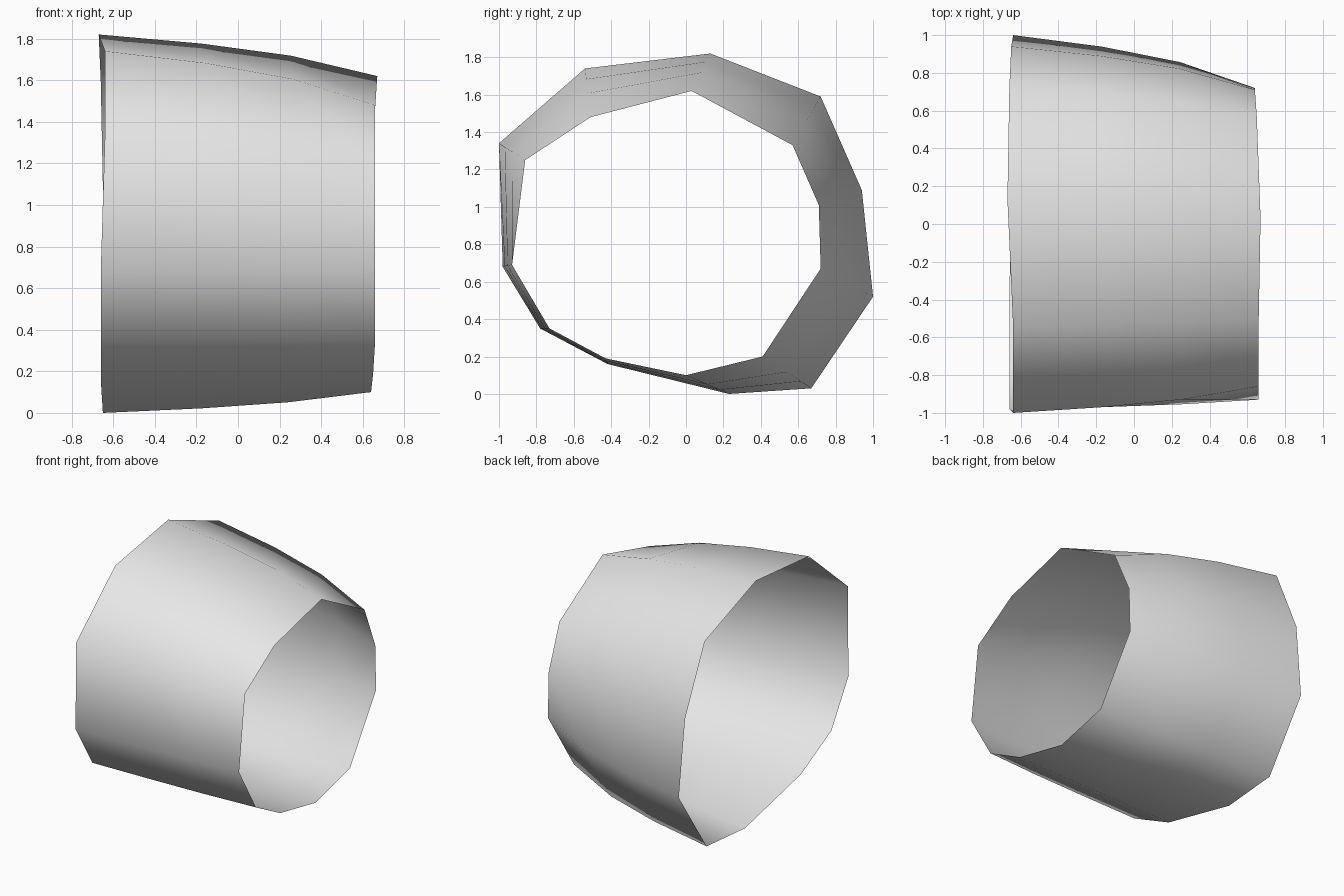
import bpy
import bmesh
from mathutils import Vector

default_cube = bpy.data.objects.get("Cube")
if default_cube:
    bpy.data.objects.remove(default_cube, do_unlink=True)


def make_material(name, colour):
    material = bpy.data.materials.new(name)
    material.use_nodes = True
    material.diffuse_color = colour
    material.node_tree.nodes["Principled BSDF"].inputs["Base Color"].default_value = colour
    return material


def loft(name, rings, material):
    """Skin a row of matching closed rings, leaving both ends open."""
    bm = bmesh.new()
    rows = [[bm.verts.new(point) for point in ring] for ring in rings]
    for row, following in zip(rows, rows[1:]):
        for i in range(len(row)):
            j = (i + 1) % len(row)
            face = bm.faces.new((row[i], row[j], following[j], following[i]))
            face.smooth = True
    mesh = bpy.data.meshes.new(name)
    bm.to_mesh(mesh)
    bm.free()
    mesh.materials.append(material)
    shell = bpy.data.objects.new(name, mesh)
    bpy.context.collection.objects.link(shell)
    return shell


# Wide opening, counter-clockwise from the top
wide_rim = [Vector(p) for p in (
    (-.67, .13, 1.82), (-.64, -.54, 1.74), (-.64, -1, 1.34), (-.66, -.98, .68),
    (-.66, -.78, .35), (-.66, -.42, .16), (-.65, .23, 0), (-.64, .67, .03),
    (-.64, 1, .52), (-.65, .94, 1.09), (-.66, .72, 1.59))]

# Narrow opening, in the same order
narrow_rim = [Vector(p) for p in (
    (.67, .03, 1.62), (.66, -.51, 1.48), (.66, -.86, 1.25), (.66, -.93, .69),
    (.66, -.73, .35), (.65, -.43, .19), (.64, 0, .1), (.64, .41, .2),
    (.64, .72, .67), (.64, .71, 1.01), (.65, .57, 1.33))]


def ring_between(along, taper):
    """Blend the rims: along sets the length position, taper the outline."""
    ring = []
    for wide, narrow in zip(wide_rim, narrow_rim):
        point = wide.lerp(narrow, taper)
        point.x = wide.x + (narrow.x - wide.x) * along
        ring.append(point)
    return ring


# Open tube that narrows faster towards the small end
stations = ((0, 0), (.37, .22), (.69, .51), (1, 1))
grey = make_material("plain grey", (.8, .8, .8, 1))
loft("tapered_sleeve", [ring_between(*station) for station in stations], grey)
